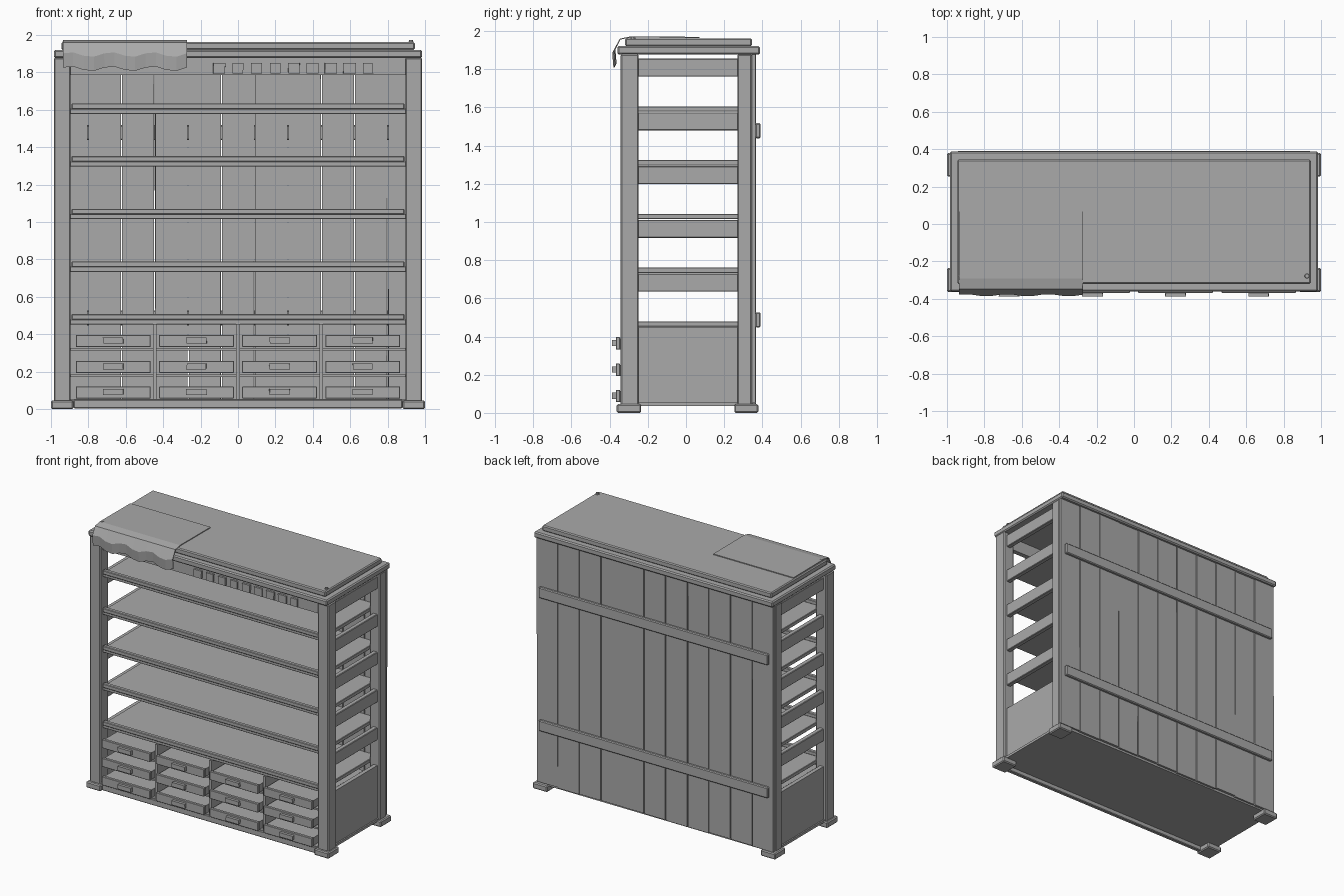
import bpy, bmesh, math, random

if "Cube" in bpy.data.objects:
    bpy.data.objects.remove(bpy.data.objects["Cube"])

random.seed(4)
grey = bpy.data.materials.new("plain grey")
grey.diffuse_color = (0.4, 0.4, 0.4, 1)
grey.use_nodes = True
grey.node_tree.nodes["Principled BSDF"].inputs["Base Color"].default_value = grey.diffuse_color


def finish(name, bm):
    bmesh.ops.recalc_face_normals(bm, faces=bm.faces)
    me = bpy.data.meshes.new(name)
    bm.to_mesh(me)
    bm.free()
    me.materials.append(grey)
    ob = bpy.data.objects.new(name, me)
    bpy.context.collection.objects.link(ob)
    return ob


def box(name, x, y, z, bevel=0.0, wobble=0.0):
    """Box from (min, max) ranges, optionally chamfered or hand-cut."""
    bm = bmesh.new()
    bmesh.ops.create_cube(bm, size=1)
    for v in bm.verts:
        v.co = [r[0] + (r[1] - r[0]) * (c + 0.5) for r, c in zip((x, y, z), v.co)]
        v.co.x += random.uniform(-wobble, wobble)
    if bevel:
        bmesh.ops.bevel(bm, geom=bm.edges[:], offset=bevel, segments=1, affect='EDGES')
    return finish(name, bm)


def mid(c, size):
    return (c - size / 2, c + size / 2)


# Corner legs, feet and side parts, mirrored left and right
SHELVES = [0.452 + 0.2815 * i for i in range(5)]
for s, side in ((-1, "left"), (1, "right")):
    def sx(a, b):
        return tuple(sorted((s * a, s * b)))
    box(side + "_front_leg", sx(0.895, 0.985), (-0.342, -0.248), (0.04, 1.88), 0.007)
    box(side + "_back_leg", sx(0.895, 0.98), (0.269, 0.346), (0.04, 1.88), 0.007)
    box(side + "_front_foot", sx(0.88, 1.0), (-0.363, -0.235), (0, 0.046), 0.007)
    box(side + "_back_foot", sx(0.88, 1.0), (0.253, 0.379), (0, 0.046), 0.007)
    box(side + "_lower_panel", sx(0.93, 0.96), (-0.26, 0.28), (0.05, 0.447))
    for z in SHELVES[1:] + [1.86]:
        box(side + "_side_rail", sx(0.925, 0.96), (-0.26, 0.28), (z - 0.098, z - 0.004), 0.004)
    # small pegs on the roof corners
    bm = bmesh.new()
    bmesh.ops.create_cone(bm, cap_ends=True, segments=10, radius1=0.015, radius2=0.011, depth=0.02)
    bmesh.ops.translate(bm, verts=bm.verts, vec=(s * 0.925, -0.278, 1.963))
    finish(side + "_roof_peg", bm)

# Shelves with a raised strip along the front edge
for z in SHELVES:
    box("shelf", (-0.9, 0.9), (-0.31, 0.345), (z, z + 0.028), 0.003)
    box("shelf_front_strip", (-0.89, 0.89), (-0.325, -0.295), (z + 0.026, z + 0.056), 0.004)

# Two-layer top
box("top_slab", (-0.984, 0.984), (-0.36, 0.388), (1.877, 1.921), 0.008)
box("roof_board", (-0.945, 0.945), (-0.32, 0.345), (1.921, 1.962), 0.007)

# Front rail with small plates
box("upper_front_rail", (-0.9, 0.9), (-0.32, -0.285), (1.785, 1.878))
for i in range(9):
    w = random.uniform(0.05, 0.066)
    box("rail_plate", mid(-0.1 + i * 0.0995, w), (-0.335, -0.318), (1.793, 1.85), 0, 0.003)

# Back planks and two battens
W = 0.178
for i in range(11):
    c = (i - 5) * W
    box("back_plank", mid(c, W - 0.006), (0.346, 0.363 + random.uniform(0, 0.005)),
        (0.046 + random.uniform(0, 0.008), 1.878), 0, 0.0015)
for z in (0.487, 1.478):
    box("back_batten", (-0.945, 0.945), (0.364, 0.39), mid(z, 0.08), 0.006)

# Base, dividers and drawer supports
box("base_board", (-0.97, 0.97), (-0.335, 0.35), (0.036, 0.054))
box("lower_front_rail", (-0.88, 0.88), (-0.345, -0.315), (0.004, 0.05), 0.005)
for x in (-0.445, 0, 0.445):
    box("drawer_divider", mid(x, 0.02), (-0.325, 0.345), (0.05, 0.455))
for z in (0.172, 0.313):
    box("drawer_support", (-0.93, 0.93), (-0.315, 0.345), (z, z + 0.013))

# Twelve drawers with pulls
for z in (0.056, 0.193, 0.332):
    for x in (-0.667, -0.222, 0.222, 0.667):
        box("drawer_body", mid(x, 0.385), (-0.35, 0.25), (z, z + 0.058))
        box("drawer_front", mid(x, 0.40), (-0.368, -0.345), (z, z + 0.065), 0.003)
        box("drawer_pull", mid(x, 0.107), (-0.388, -0.366), (z + 0.018, z + 0.05), 0, 0.003)

# Cloth draped over the front left corner of the roof
profile = [(0.07, 1.967), (-0.29, 1.969), (-0.345, 1.958), (-0.378, 1.895), (-0.372, 1.82)]
N = 12
bm = bmesh.new()
rows = []
for i in range(N + 1):
    x = -0.936 + 0.662 * i / N
    row = []
    for j, (y, z) in enumerate(profile):
        wave = math.sin(i * math.pi / 2 + 0.5)
        if j >= 3:
            y += 0.006 * wave
            z += 0.013 * wave
        row.append(bm.verts.new((x, y, z)))
    rows.append(row)
for a, b in zip(rows, rows[1:]):
    for j in range(len(profile) - 1):
        bm.faces.new((a[j], a[j + 1], b[j + 1], b[j]))
cloth = finish("draped_cloth", bm)
mod = cloth.modifiers.new("thickness", 'SOLIDIFY')
mod.thickness = 0.006
mod.offset = 0
